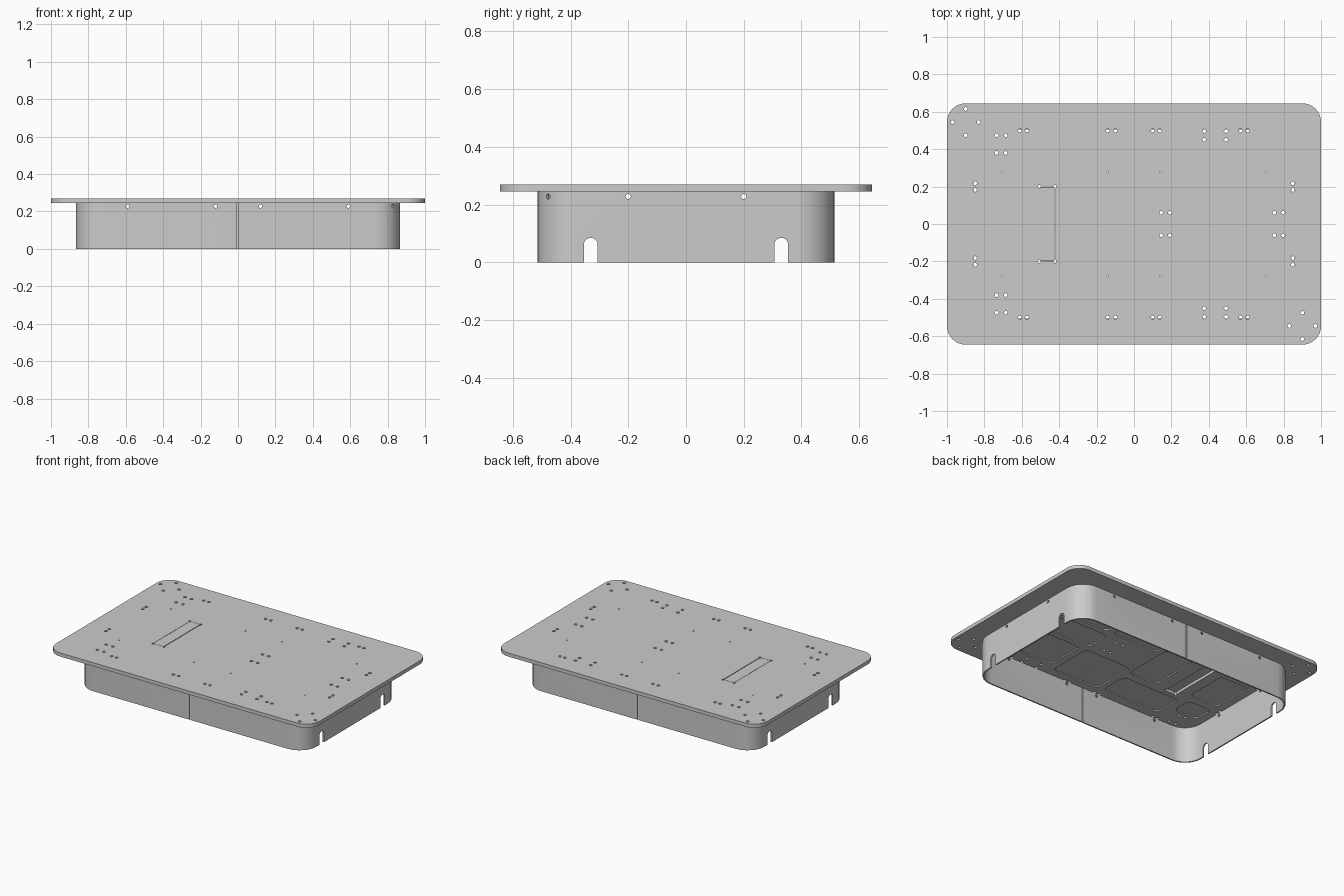
import bpy, bmesh, math
from mathutils import Vector, Matrix

cube = bpy.data.objects.get("Cube")
if cube:
    bpy.data.objects.remove(cube, do_unlink=True)

grey = bpy.data.materials.new("satin_grey")
grey.use_nodes = True
colour = (0.6, 0.6, 0.6, 1)
grey.diffuse_color = colour
grey.node_tree.nodes["Principled BSDF"].inputs["Base Color"].default_value = colour

HALF_X, HALF_Y = 1.0, 0.645
UNDER, POCKET_TOP, TOP = 0.245, 0.253, 0.27
WALL_X, WALL_Y, WALL_R, WALL_T = 0.867, 0.515, 0.13, 0.009


def circle(cx, cy, r, sides=16):
    return [(cx + r * math.cos(2 * math.pi * k / sides),
             cy + r * math.sin(2 * math.pi * k / sides)) for k in range(sides)]


def rounded_rect(hx, hy, r, cx=0, cy=0, steps=8):
    pts = []
    for i, (sx, sy) in enumerate([(1, 1), (-1, 1), (-1, -1), (1, -1)]):
        for k in range(steps + 1):
            a = math.pi / 2 * (i + k / steps)
            pts.append((cx + sx * (hx - r) + r * math.cos(a),
                        cy + sy * (hy - r) + r * math.sin(a)))
    return pts


def relieved_rect(hx, hy, r, cx, cy, steps=12):
    # Rectangle with a round relief at each corner
    pts = []
    for i, (sx, sy) in enumerate([(1, 1), (-1, 1), (-1, -1), (1, -1)]):
        for k in range(steps + 1):
            a = math.pi / 2 * (i - 1 + 3 * k / steps)
            pts.append((cx + sx * hx + r * math.cos(a), cy + sy * hy + r * math.sin(a)))
    return pts


def add_prism(bm, outline, z0, z1):
    low = [bm.verts.new((x, y, z0)) for x, y in outline]
    high = [bm.verts.new((x, y, z1)) for x, y in outline]
    bm.faces.new(low[::-1])
    bm.faces.new(high)
    for i in range(len(low)):
        j = (i + 1) % len(low)
        bm.faces.new((low[i], low[j], high[j], high[i]))


def add_drill(bm, centre, r, depth, direction):
    turn = Vector(direction).to_track_quat('Z', 'Y').to_matrix().to_4x4()
    bmesh.ops.create_cone(bm, cap_ends=True, segments=16, radius1=r, radius2=r,
                          depth=depth, matrix=Matrix.Translation(centre) @ turn)


def sheet(loops, z0, z1):
    # Flat filled outline with openings, thickened between two heights
    curve = bpy.data.curves.new("outline", 'CURVE')
    curve.dimensions, curve.fill_mode, curve.extrude = '2D', 'BOTH', (z1 - z0) / 2
    for loop in loops:
        spline = curve.splines.new('POLY')
        spline.points.add(len(loop) - 1)
        for point, (x, y) in zip(spline.points, loop):
            point.co = (x, y, 0, 1)
        spline.use_cyclic_u = True
    helper = bpy.data.objects.new("outline", curve)
    bpy.context.collection.objects.link(helper)
    bpy.context.view_layer.update()
    solid = helper.evaluated_get(bpy.context.evaluated_depsgraph_get())
    bm = bmesh.new()
    bm.from_mesh(solid.to_mesh())
    solid.to_mesh_clear()
    bpy.data.objects.remove(helper, do_unlink=True)
    bmesh.ops.translate(bm, vec=(0, 0, (z0 + z1) / 2), verts=bm.verts)
    bmesh.ops.remove_doubles(bm, verts=bm.verts, dist=0.00005)
    bmesh.ops.recalc_face_normals(bm, faces=bm.faces)
    return bm


def finish(name, bm):
    mesh = bpy.data.meshes.new(name)
    bm.to_mesh(mesh)
    bm.free()
    obj = bpy.data.objects.new(name, mesh)
    bpy.context.collection.objects.link(obj)
    mesh.materials.append(grey)
    return obj


def activate(obj):
    bpy.ops.object.select_all(action='DESELECT')
    obj.select_set(True)
    bpy.context.view_layer.objects.active = obj


def cut(obj, bm):
    bmesh.ops.recalc_face_normals(bm, faces=bm.faces)
    cutter = finish("cutter", bm)
    cutter.hide_render = True
    mod = obj.modifiers.new("cut", 'BOOLEAN')
    mod.operation, mod.solver, mod.object = 'DIFFERENCE', 'EXACT', cutter
    activate(obj)
    bpy.ops.object.modifier_apply(modifier=mod.name)
    bpy.data.objects.remove(cutter, do_unlink=True)


def smooth(obj):
    activate(obj)
    bpy.ops.object.shade_smooth_by_angle(angle=math.radians(30))


# Screw hole positions in the plate
holes = []
for s in (-1, 1):
    holes += [(x, s * 0.5) for x in (-0.61, -0.572, -0.14, -0.1, 0.1, 0.138, 0.57, 0.607)]
    holes += [(x, s * y) for x in (-0.735, -0.685) for y in (0.38, 0.475)]
    holes += [(x, s * y) for x in (0.375, 0.492) for y in (0.45, 0.497)]
    holes += [(x, s * 0.06) for x in (0.145, 0.192, 0.75, 0.797)]
    holes += [(x, s * y) for x in (-0.85, 0.85) for y in (0.182, 0.218)]
    for dx, dy in [(0.07, 0), (-0.07, 0), (0, 0.07), (0, -0.07)]:
        holes.append((s * 0.9 + dx, -s * 0.545 + dy))

# Openings shared by both layers of the plate
through = [rounded_rect(HALF_X, HALF_Y, 0.1)]
through += [circle(x, y, 0.01) for x, y in holes]
through.append(relieved_rect(0.0425, 0.2, 0.008, -0.4635, 0))

# Top plate, with the small pilot holes
pilots = [circle(x, y, 0.005, 10) for x in (-0.705, -0.14, 0.14, 0.705) for y in (-0.28, 0.28)]
smooth(finish("top_plate", sheet(through + pilots, POCKET_TOP, TOP)))

# Ribs and pads under the plate, left standing between shallow pockets
pockets = []
for s in (-1, 1):
    for cx, cy, hx, hy in [(-0.71, 0.28, 0.09, 0.07), (-0.34, 0.34, 0.22, 0.1),
                           (0.1, 0.29, 0.18, 0.16), (0.46, 0.27, 0.13, 0.14),
                           (0.72, 0.27, 0.09, 0.16)]:
        pockets.append(rounded_rect(hx, hy, 0.03, cx, cy * s, 4))
for cx, hx, hy in [(-0.69, 0.11, 0.15), (-0.22, 0.11, 0.18), (0.47, 0.18, 0.09)]:
    pockets.append(rounded_rect(hx, hy, 0.03, cx, 0, 4))
bm = sheet(through + pockets, UNDER, POCKET_TOP)
hidden = [f for f in bm.faces if all(v.co.z > POCKET_TOP - 0.001 for v in f.verts)]
bmesh.ops.delete(bm, geom=hidden, context='FACES')
smooth(finish("underside_ribs", bm))

# Thin insert lying flush in the slot
bm = bmesh.new()
add_prism(bm, rounded_rect(0.039, 0.198, 0.006, -0.465, 0, 4), 0.262, TOP)
smooth(finish("slot_insert", bm))

# Skirt wall below the plate
bm = bmesh.new()
add_prism(bm, rounded_rect(WALL_X, WALL_Y, WALL_R), 0, UNDER)
skirt = finish("skirt_wall", bm)
bm = bmesh.new()
add_prism(bm, rounded_rect(WALL_X - WALL_T, WALL_Y - WALL_T, WALL_R - WALL_T), -0.1, 0.4)
cut(skirt, bm)

# Staggered seams that split the skirt, screw holes and arched cable openings
bm = bmesh.new()
for s in (-1, 1):
    add_prism(bm, rounded_rect(0.004, 0.05, 0.001, s * 0.005, s * 0.51, 1), -0.1, 0.4)
    for y in (-0.2, 0.2):
        add_drill(bm, (s * WALL_X, y, 0.228), 0.009, 0.08, (1, 0, 0))
    for x in (-0.59, -0.12, 0.12, 0.59):
        add_drill(bm, (x, s * WALL_Y, 0.228), 0.009, 0.08, (0, 1, 0))
    add_drill(bm, (s * 0.827, -s * 0.477, 0.228), 0.009, 0.08, (1, -1, 0))
    for y in (-0.33, 0.33):
        arch = [(-0.024, -0.1), (0.024, -0.1)]
        arch += [(0.024 * math.cos(a * math.pi / 10), 0.061 + 0.024 * math.sin(a * math.pi / 10))
                 for a in range(11)]
        face = bm.faces.new([bm.verts.new((s * WALL_X - 0.06, y + u, v)) for u, v in arch])
        grown = bmesh.ops.extrude_face_region(bm, geom=[face], use_keep_orig=True)["geom"]
        bmesh.ops.translate(bm, vec=(0.12, 0, 0),
                            verts=[g for g in grown if isinstance(g, bmesh.types.BMVert)])
cut(skirt, bm)
smooth(skirt)
